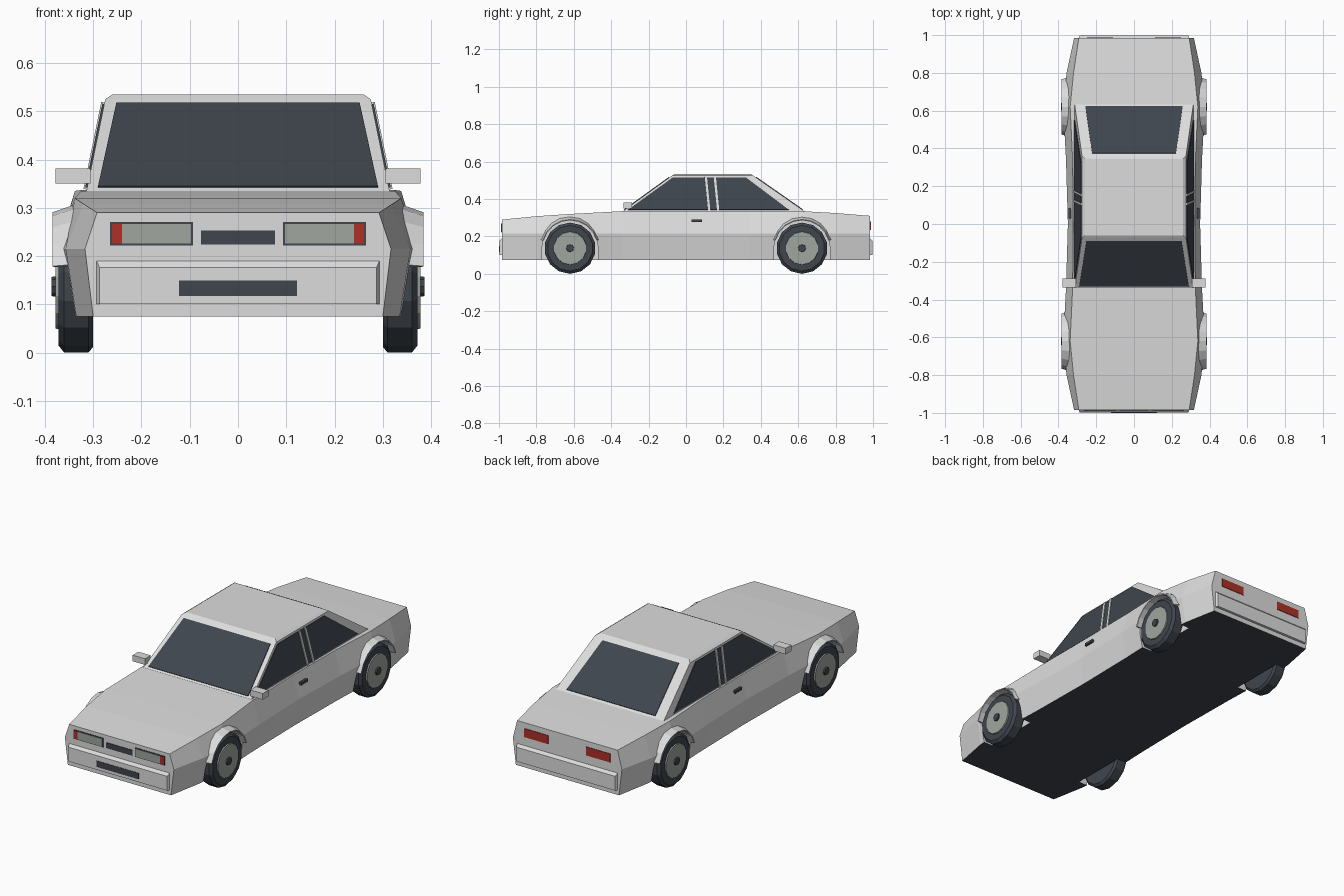
import bpy, bmesh, math
from mathutils import Vector

if "Cube" in bpy.data.objects:
    bpy.data.objects.remove(bpy.data.objects["Cube"])


def material(name, rgb):
    m = bpy.data.materials.new(name)
    m.use_nodes = True
    m.diffuse_color = (*rgb, 1)
    m.node_tree.nodes["Principled BSDF"].inputs["Base Color"].default_value = (*rgb, 1)
    return m


PAINT = material("light_grey_paint", (0.72, 0.72, 0.72))
DARK = material("dark_glass_and_rubber", (0.05, 0.06, 0.075))
LENS = material("lamp_and_rim_grey", (0.35, 0.38, 0.35))
RED = material("red_lamp", (0.42, 0.03, 0.02))


def finish(name, bm, *mats):
    bmesh.ops.recalc_face_normals(bm, faces=bm.faces[:])
    mesh = bpy.data.meshes.new(name)
    bm.to_mesh(mesh)
    bm.free()
    for m in mats:
        mesh.materials.append(m)
    obj = bpy.data.objects.new(name, mesh)
    bpy.context.collection.objects.link(obj)
    return obj


def loft(name, rings, *mats):
    """Skin a row of equal-sized rings and cap both ends."""
    bm = bmesh.new()
    rows = [[bm.verts.new(p) for p in ring] for ring in rings]
    n = len(rows[0])
    for a, b in zip(rows, rows[1:]):
        for i in range(n):
            j = (i + 1) % n
            bm.faces.new((a[i], a[j], b[j], b[i]))
    bm.faces.new(rows[0])
    bm.faces.new(rows[-1])
    return finish(name, bm, *mats)


def box(name, x, y, z, mat):
    return loft(name, [[(x[0], v, z[0]), (x[1], v, z[0]), (x[1], v, z[1]), (x[0], v, z[1])]
                       for v in y], mat)


def plate(name, pts, outward, mat, lift=0.004):
    """Thin plate lying on a surface, raised along its outward normal."""
    p = [Vector(q) for q in pts]
    normal = (p[1] - p[0]).cross(p[2] - p[0]).normalized()
    if normal.dot(Vector(outward)) < 0:
        normal.negate()
    return loft(name, [[q - normal * 0.002 for q in p], [q + normal * lift for q in p]], mat)


def end_plate(name, x0, x1, z0, z1, side, mat, lift=0.003):
    y = side * 0.985
    return plate(name, [(x0, y, z0), (x1, y, z0), (x1, y, z1), (x0, y, z1)],
                 (0, side, 0), mat, lift)


# Lower body: stations of y, sill, waist and shoulder half widths, top height
stations = [(-0.985, 0.30, 0.317, 0.292, 0.29), (-0.8, 0.335, 0.357, 0.32, 0.308),
            (-0.62, 0.345, 0.375, 0.338, 0.32), (-0.34, 0.335, 0.36, 0.325, 0.335),
            (0, 0.33, 0.35, 0.322, 0.337), (0.34, 0.335, 0.36, 0.325, 0.337),
            (0.62, 0.345, 0.375, 0.338, 0.335), (0.8, 0.335, 0.357, 0.32, 0.325),
            (0.985, 0.30, 0.317, 0.292, 0.31)]
rings = []
for y, sill, waist, shoulder, top in stations:
    half = [(sill, 0.075), (waist, 0.215), (shoulder, top)]
    rings.append([(x, y, z) for x, z in half] + [(-x, y, z) for x, z in reversed(half)])
body = loft("body", rings, PAINT, DARK)
for f in body.data.polygons:
    if f.normal.z < -0.9:
        f.material_index = 1

# Wheel wells cut from the body
AXLES = (-0.62, 0.62)
for side in (-1, 1):
    for axle in AXLES:
        arch = [(axle + 0.15 * math.cos(math.pi * i / 10), 0.14 + 0.15 * math.sin(math.pi * i / 10))
                for i in range(11)]
        arch += [(axle - 0.15, 0), (axle + 0.15, 0)]
        cutter = loft("well_cutter", [[(side * x, y, z) for y, z in arch] for x in (0.285, 0.5)], PAINT)
        cutter.hide_render = True
        mod = body.modifiers.new("well", "BOOLEAN")
        mod.object, mod.operation, mod.solver = cutter, "DIFFERENCE", "EXACT"
        bpy.context.view_layer.objects.active = body
        bpy.ops.object.modifier_apply(modifier=mod.name)
        bpy.data.objects.remove(cutter)


# Cabin with a slightly chamfered roof
def rect(x, y0, y1, z):
    return [(-x, y0, z), (x, y0, z), (x, y1, z), (-x, y1, z)]


loft("cabin", [rect(0.315, -0.345, 0.64, 0.33), rect(0.275, -0.075, 0.36, 0.525),
               rect(0.26, -0.06, 0.345, 0.535)], PAINT)


def slope(a, b, z):
    return a + (b - a) * (z - 0.33) / 0.195


def screen(name, y0, y1, low, high, outward):
    pts = [(x, slope(y0, y1, z), z) for x, z in
           ((-low, 0.342), (low, 0.342), (high, 0.515), (-high, 0.515))]
    plate(name, pts, outward, DARK)


screen("windscreen", -0.345, -0.075, 0.29, 0.252, (0, -1, 1))
screen("rear_window", 0.64, 0.36, 0.258, 0.222, (0, 1, 1))

for side, tag in ((1, "left"), (-1, "right")):
    def on_side(yz):
        return [(side * slope(0.315, 0.275, z), y, z) for y, z in yz]

    # Side glass with two slanted pillar strips
    plate("side_glass_" + tag,
          on_side([(-0.31, 0.342), (0.55, 0.342), (0.32, 0.515), (-0.07, 0.515)]),
          (side, 0, 0), DARK)
    for y in (0.1, 0.148):
        plate("pillar_strip_" + tag,
              on_side([(y + 0.018, 0.338), (y + 0.03, 0.338), (y + 0.012, 0.518), (y, 0.518)]),
              (side, 0, 0), PAINT, 0.007)

    box("mirror_" + tag, (side * 0.306, side * 0.378), (-0.335, -0.288), (0.35, 0.382), PAINT)
    box("door_handle_" + tag, (side * 0.32, side * 0.347), (0.03, 0.085), (0.277, 0.291), DARK)

    for axle, end in zip(AXLES, ("front", "rear")):
        name = end + "_" + tag

        def disc(x, r, n=14):
            return [(side * x, axle + r * math.sin(math.tau * i / n),
                     0.137 - r * math.cos(math.tau * i / n)) for i in range(n)]

        # Tyre, rim and hub
        loft("tyre_" + name, [disc(0.30, 0.125), disc(0.31, 0.137), disc(0.36, 0.137),
                              disc(0.372, 0.122)], DARK)
        loft("rim_" + name, [disc(0.365, 0.09), disc(0.378, 0.087)], LENS)
        loft("hub_" + name, [disc(0.37, 0.022, 8), disc(0.386, 0.02, 8)], DARK)

        # Flared lip over the wheel
        lip = []
        for i in range(9):
            a = math.radians(15 + 150 * i / 8)
            lip.append([(side * x, axle + r * math.cos(a), 0.14 + r * math.sin(a))
                        for x, r in ((0.335, 0.146), (0.382, 0.146), (0.384, 0.151), (0.34, 0.166))])
        loft("arch_lip_" + name, lip, PAINT)

    # Head lamps, indicators and tail lamps
    end_plate("lamp_frame_" + tag, side * 0.093, side * 0.265, 0.222, 0.271, -1, DARK, 0.002)
    end_plate("head_lamp_" + tag, side * 0.097, side * 0.24, 0.226, 0.266, -1, LENS, 0.004)
    end_plate("indicator_" + tag, side * 0.24, side * 0.261, 0.226, 0.266, -1, RED, 0.004)
    end_plate("tail_lamp_" + tag, side * 0.11, side * 0.25, 0.235, 0.28, 1, RED)

# Grille, bumpers and lower intake
end_plate("grille", -0.077, 0.077, 0.224, 0.253, -1, DARK)
for side, end in ((-1, "front"), (1, "rear")):
    loft(end + "_bumper", [[(-x, side * y, z0), (x, side * y, z0), (x, side * y, z1), (-x, side * y, z1)]
                           for x, y, z0, z1 in ((0.297, 0.975, 0.1, 0.2), (0.287, 0.998, 0.101, 0.176))],
         PAINT)
box("lower_intake", (-0.122, 0.122), (-1.0, -0.99), (0.117, 0.149), DARK)
